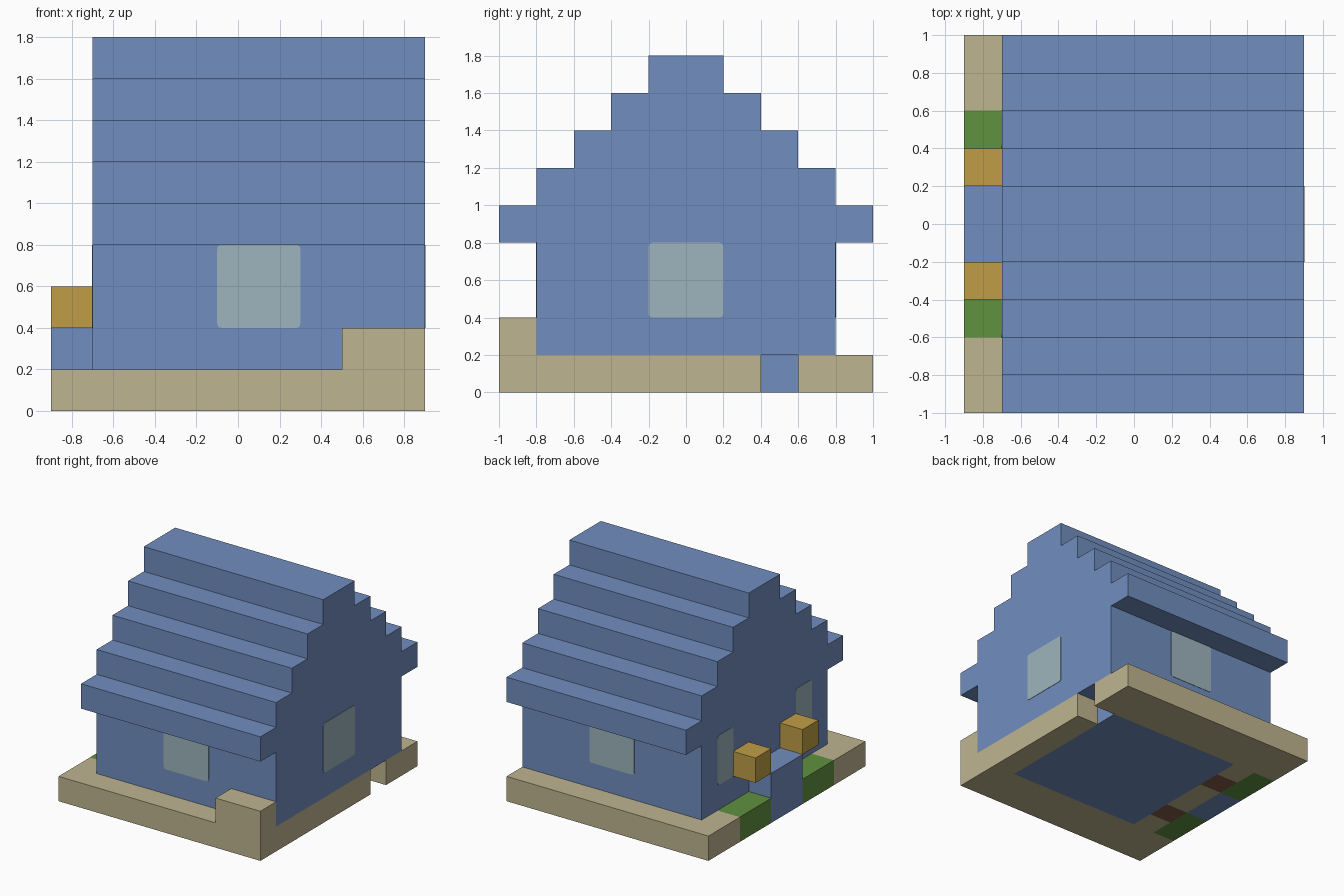
import bpy
import bmesh
from mathutils import Vector

cube = bpy.data.objects.get("Cube")
if cube:
    bpy.data.objects.remove(cube, do_unlink=True)

U = 0.2  # block size


def material(name, rgb):
    linear = [((c / 255 + 0.055) / 1.055) ** 2.4 for c in rgb] + [1]
    m = bpy.data.materials.new(name)
    m.use_nodes = True
    m.diffuse_color = linear
    node = next(n for n in m.node_tree.nodes if n.type == 'BSDF_PRINCIPLED')
    node.inputs["Base Color"].default_value = linear
    node.inputs["Roughness"].default_value = 0.9
    return m


BLUE = material("wall blue", (113, 142, 192))
SAND = material("sand", (191, 181, 144))
GREEN = material("grass green", (96, 146, 64))
GOLD = material("lamp gold", (192, 158, 70))
GLASS = material("pale glass", (157, 181, 189))
BROWN = material("earth brown", (130, 92, 76))


def finish(name, bm, mat):
    bmesh.ops.recalc_face_normals(bm, faces=bm.faces)
    mesh = bpy.data.meshes.new(name)
    bm.to_mesh(mesh)
    bm.free()
    mesh.materials.append(mat)
    obj = bpy.data.objects.new(name, mesh)
    bpy.context.collection.objects.link(obj)
    return obj


def box(name, mat, x, y, z):
    """Box from (low, high) ranges on each axis."""
    bm = bmesh.new()
    bmesh.ops.create_cube(bm, size=1)
    for v in bm.verts:
        v.co = Vector([r[0] if c < 0 else r[1] for c, r in zip(v.co, (x, y, z))])
    return finish(name, bm, mat)


def extrude_profile(name, mat, points, x0, x1):
    """Extrude a y-z outline along x."""
    bm = bmesh.new()
    face = bm.faces.new([bm.verts.new((x0, y, z)) for y, z in points])
    new = bmesh.ops.extrude_face_region(bm, geom=[face])["geom"]
    bmesh.ops.translate(bm, vec=(x1 - x0, 0, 0),
                        verts=[g for g in new if isinstance(g, bmesh.types.BMVert)])
    return finish(name, bm, mat)


def window(name, axis, center, width):
    """Thin pane with softened corners, facing along the given axis."""
    size = [width, width, 2 * U]
    size[axis] = 0.006
    bm = bmesh.new()
    bmesh.ops.create_cube(bm, size=1)
    for v in bm.verts:
        v.co = Vector([c * s for c, s in zip(v.co, size)]) + Vector(center)
    corners = [e for e in bm.edges
               if abs((e.verts[0].co - e.verts[1].co)[axis]) > 0.001]
    bmesh.ops.bevel(bm, geom=corners, offset=0.02, segments=3, profile=0.5,
                    affect='EDGES')
    return finish(name, bm, GLASS)


# House body: walls, overhanging eaves and stepped gable in one outline
half = [(0.8, U), (0.8, 0.8)]
for i in range(5):
    y, z = 1 - i * U, 0.8 + i * U
    half += [(y, z), (y, z + U)]
half = list(dict.fromkeys((round(y, 3), round(z, 3)) for y, z in half))
outline = half + [(-y, z) for y, z in reversed(half)]
extrude_profile("house_body", BLUE, outline, -0.7, 0.9)

# Ground slab, built around the sunken floor with a gap on one side
G = (0, U)
box("ground_front", SAND, (-0.9, 0.9), (-1, -0.6), G)
box("ground_back", SAND, (-0.9, 0.9), (0.6, 1), G)
box("ground_left", SAND, (0.7, 0.9), (-0.6, 0.4), G)
box("ground_porch", SAND, (-0.7, -0.5), (-0.2, 0.2), G)
box("corner_ledge", SAND, (0.5, 0.9), (-1, -0.8), (U, 2 * U))
box("house_floor", BLUE, (-0.5, 0.7), (-0.6, 0.6), G)

# Entrance step, flanked by grass, lamps and buried posts
box("entrance_step", BLUE, (-0.9, -0.7), (-0.2, 0.2), (0, 2 * U))
for side, s in (("back", 1), ("front", -1)):
    def span(a, b):
        return tuple(sorted((a * s, b * s)))
    box("grass_" + side, GREEN, (-0.9, -0.7), span(0.2, 0.6), G)
    box("lamp_" + side, GOLD, (-0.9, -0.7), span(0.2, 0.4), (2 * U, 3 * U))
    box("post_foot_" + side, BROWN, (-0.7, -0.5), span(0.2, 0.4), G)
    box("ground_infill_" + side, SAND, (-0.7, -0.5), span(0.4, 0.6), G)
    # Windows on the long wall and beside the entrance
    window("long_wall_window_" + side, 1, (0.1, 0.8 * s, 0.6), 2 * U)
    window("entrance_window_" + side, 0, (-0.7, 0.5 * s, 0.6), U)

# Gable window opposite the entrance
window("gable_window", 0, (0.9, 0, 0.6), 2 * U)
